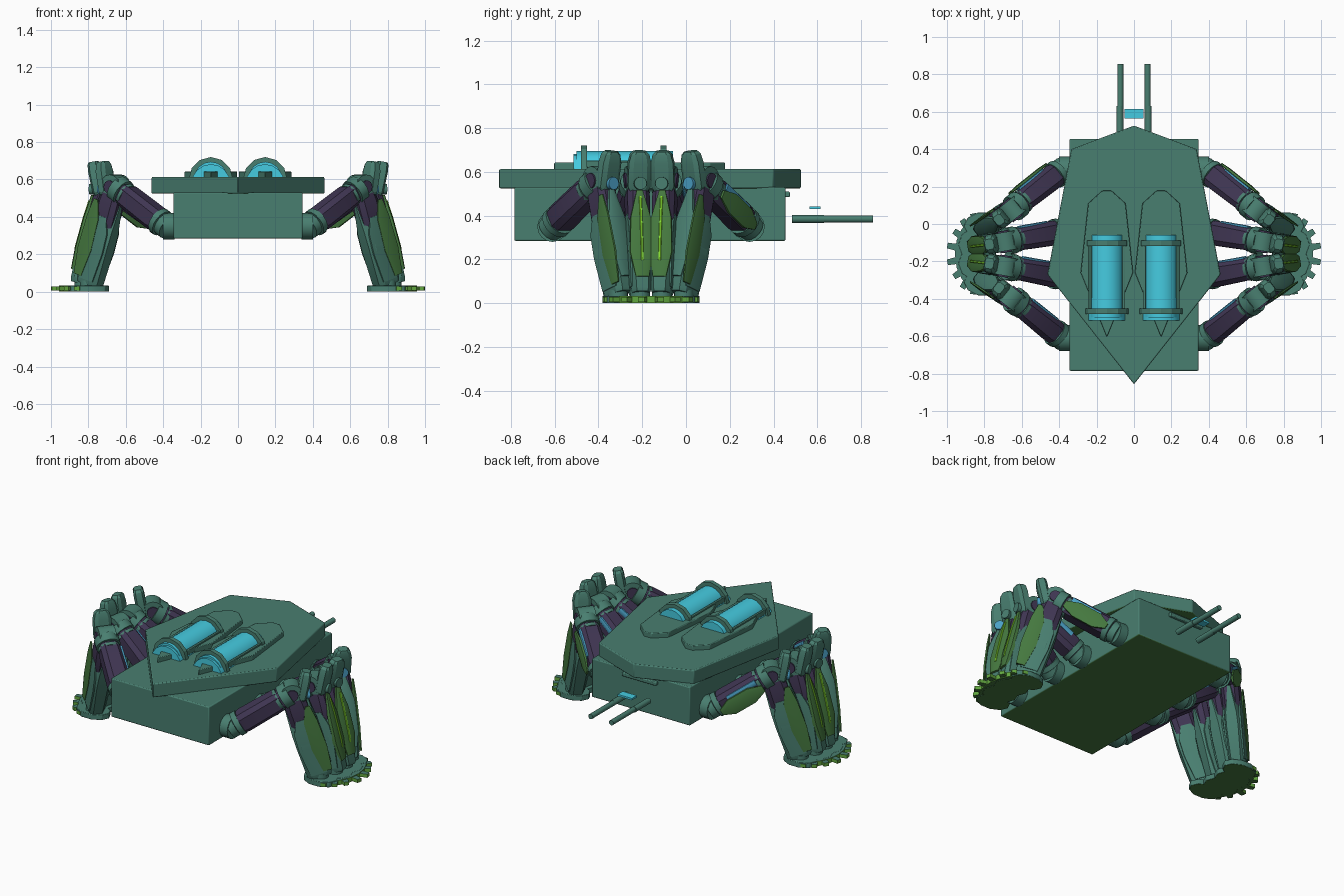
import bpy, bmesh, math
from mathutils import Vector as V

cube = bpy.data.objects.get("Cube")
if cube:
    bpy.data.objects.remove(cube)


def paint(name, r, g, b):
    m = bpy.data.materials.new(name)
    m.use_nodes = True
    m.diffuse_color = (r, g, b, 1)
    m.node_tree.nodes["Principled BSDF"].inputs["Base Color"].default_value = (r, g, b, 1)
    return m


TEAL = paint("teal armour", .066, .21, .162)
OLIVE = paint("olive green", .06, .19, .05)
GREEN = paint("claw green", .12, .38, .05)
LIME = paint("lime strip", .25, .75, .03)
CYAN = paint("cyan glass", .06, .6, .75)
BLUE = paint("blue trim", .07, .35, .56)
PURPLE = paint("purple frame", .05, .036, .085)
made = []


def add(name, bm, mat, bevel=0, under=None, over=None):
    """Turn a bmesh into an object; faces looking down or up may take another paint."""
    bmesh.ops.recalc_face_normals(bm, faces=bm.faces)
    me = bpy.data.meshes.new(name)
    for m in (mat, under or mat, over or mat):
        me.materials.append(m)
    for f in bm.faces:
        f.material_index = 1 if f.normal.z < -.5 else 2 if f.normal.z > .5 else 0
    bm.to_mesh(me)
    bm.free()
    ob = bpy.data.objects.new(name, me)
    bpy.context.collection.objects.link(ob)
    if bevel:
        mod = ob.modifiers.new("edges", "BEVEL")
        mod.width = bevel
        mod.segments = 2
    made.append(ob)


def slab(name, outline, z0, z1, mat, bevel=0, under=None, over=None):
    bm = bmesh.new()
    f = bm.faces.new([bm.verts.new((x, y, z0)) for x, y in outline])
    top = bmesh.ops.extrude_face_region(bm, geom=[f])["geom"]
    bmesh.ops.translate(bm, vec=(0, 0, z1 - z0), verts=[v for v in top if isinstance(v, bmesh.types.BMVert)])
    add(name, bm, mat, bevel, under, over)


def box(name, x0, x1, y0, y1, z0, z1, mat, bevel=0, under=None):
    slab(name, [(x0, y0), (x1, y0), (x1, y1), (x0, y1)], z0, z1, mat, bevel, under)


def loft(name, a, b, side, rings, mat, n=8):
    """Rings of (position, half width, half depth, outward offset) along a-b.
    Eight sides give a chamfered bar, more give a round one."""
    a, b, side = V(a), V(b), V(side).normalized()
    out = side.cross(b - a).normalized()
    if n == 8:
        sec = [(1, .6), (.6, 1), (-.6, 1), (-1, .6), (-1, -.6), (-.6, -1), (.6, -1), (1, -.6)]
    else:
        sec = [(math.cos(math.tau * i / n), math.sin(math.tau * i / n)) for i in range(n)]
    bm = bmesh.new()
    loops = [[bm.verts.new(a.lerp(b, t) + side * w * u + out * (d * v + o)) for u, v in sec]
             for t, w, d, o in rings]
    for p, q in zip(loops, loops[1:]):
        for i in range(n):
            bm.faces.new((p[i], p[(i + 1) % n], q[(i + 1) % n], q[i]))
    bm.faces.new(loops[0])
    bm.faces.new(loops[-1])
    add(name, bm, mat)


def rod(name, a, b, r, mat, n=16):
    side = (0, 0, 1) if abs((V(b) - V(a)).z) < .02 else (0, 1, 0)
    loft(name, a, b, side, [(0, r, r, 0), (1, r, r, 0)], mat, n)


# Hull and deck
box("hull", -.345, .345, -.785, .455, .285, .53, TEAL, .006, OLIVE)
half = [(.463, -.27), (.335, .4)]
slab("deck", [(0, -.857)] + half + [(0, .526)] + [(-x, y) for x, y in half[::-1]],
     .525, .613, TEAL, .006, OLIVE)
box("rear_lip", -.12, .12, .45, .475, .485, .51, TEAL, .005)

# Twin canopies on the deck
for s, word in ((1, "left"), (-1, "right")):
    cx = s * .145
    plate = [(0, -.605), (.14, -.26), (.1, .11), (.025, .178), (-.025, .178), (-.1, .11), (-.14, -.26)]
    slab(word + "_canopy_base", [(cx + x, y) for x, y in plate], .605, .643, TEAL, .004)
    rod(word + "_canopy_glass", (cx, -.5, .605), (cx, -.06, .605), .09, CYAN)
    rod(word + "_canopy_nose", (cx, -.515, .578), (cx, -.38, .578), .104, CYAN)
    for y in (-.467, -.103):
        rod(word + "_canopy_band", (cx, y - .014, .602), (cx, y + .014, .602), .118, TEAL, 12)
    for k in (-1, 1):
        x = cx + k * .09
        box(word + "_canopy_rail", x - .008, x + .008, -.46, -.09, .62, .652, TEAL, .003)

# Rear prongs
for s in (1, -1):
    rod("rear_prong", (s * .073, .485, .385), (s * .073, .855, .385), .016, TEAL)
    rod("prong_sleeve", (s * .076, .485, .385), (s * .076, .63, .385), .018, TEAL)
box("prong_light", -.05, .05, .565, .615, .43, .442, CYAN)


def leg(s, f, outer):
    cy = -.16
    word = ("left_" if s > 0 else "right_") + ("front_" if f < 0 else "rear_") + ("outer_" if outer else "inner_")
    hip = V((s * .385, cy + f * (.45 if outer else .12), .35))
    knee = V((s * (.655 if outer else .69), cy + f * (.235 if outer else .066), .56))
    foot = V((s * (.795 if outer else .825), cy + f * (.15 if outer else .05), .04))

    # Thigh with collars, trim and armour
    d = knee - hip
    side = V((-d.y, d.x, 0)).normalized()
    rear = side if side.y > 0 else -side
    loft(word + "thigh", hip, knee, side, [(.05, .05, .05, 0), (.2, .066, .062, 0), (.75, .06, .06, 0), (.95, .045, .045, 0)], PURPLE)
    rod(word + "hip_mount", (s * .34, hip.y, .35), hip + V((s * .015, 0, 0)), .07, TEAL)
    for t0, t1, r in ((-.04, .06, .064), (.07, .15, .074), (.76, .81, .066), (.84, .97, .073)):
        loft(word + "thigh_collar", hip, knee, side, [(t0, r, r, 0), (t1, r, r, 0)], TEAL, 16)
    shift = rear * .062 + V((0, 0, .03))
    loft(word + "thigh_trim", hip + shift, knee + shift, side,
         [(.25, .008, .016, 0), (.72, .008, .016, 0)], BLUE)
    if outer and f > 0:
        shift = rear * .076 - V((0, 0, .03))
        loft(word + "thigh_armour", hip + shift, knee + shift, side,
             [(.15, .006, .018, 0), (.32, .01, .05, 0), (.65, .01, .05, 0), (.85, .006, .02, 0)], OLIVE)

    # Knee joint, cap and upright fin
    yaw = V((d.x, d.y, 0)).normalized()
    across = V((-yaw.y, yaw.x, 0))
    rod(word + "knee_joint", knee - across * .05, knee + across * .05, .066, TEAL)
    rod(word + "knee_core", knee - across * .058, knee + across * .058, .035, PURPLE)
    cap = knee + yaw * .07 + V((0, 0, -.012))
    rod(word + "knee_cap", cap, cap + yaw * .035, .029, BLUE if outer else TEAL)
    base = knee + yaw * .05 + V((0, 0, -.055))
    loft(word + "knee_fin", base, base + yaw * .035 + V((0, 0, .19)), across,
         [(0, .035, .022, 0), (.15, .052, .028, 0), (.72, .052, .032, 0), (.93, .042, .03, 0), (1, .028, .024, 0)], TEAL)

    # Shin: purple core under tapering armour
    loft(word + "shin_core", knee, foot, across, [(0, .045, .055, 0), (.15, .052, .066, 0), (.5, .05, .066, 0), (.6, .03, .05, 0)], PURPLE)
    sign = 1 if across.cross(foot - knee).dot(yaw) > 0 else -1
    loft(word + "shin", knee, foot, across,
         [(.14, .012, .07, 0), (.45, .052, .078, 0), (.6, .056, .078, 0), (.97, .046, .072, 0), (1, .04, .066, 0)], TEAL)
    o = sign * .073
    loft(word + "shin_plate", knee, foot, across,
         [(.12, .014, .008, o), (.36, .046, .016, o), (.66, .054, .018, o), (.88, .03, .012, o)],
         TEAL if outer else OLIVE)
    if not outer:
        loft(word + "shin_light", knee, foot, across,
             [(.18, .006, .006, o * 1.14), (.36, .006, .006, o * 1.22), (.66, .006, .006, o * 1.25), (.74, .006, .006, o * 1.18)], LIME)
    # Side plates: teal all round, olive on the outermost flank
    for k in (-1, 1):
        sh = across * k * .052
        loft(word + "shin_cheek", knee + sh, foot + sh * .85, across,
             [(.3, .004, .03, 0), (.45, .008, .065, 0), (.65, .008, .068, 0), (.95, .006, .05, 0)], TEAL)
    if outer:
        sh = across * .058 * (1 if across.y * f > 0 else -1)
        loft(word + "shin_flank", knee + sh, foot + sh * .87, across,
             [(.16, .004, .014, o * .85), (.34, .007, .04, o * .7), (.66, .008, .046, o * .7), (.93, .005, .026, o * .75)], OLIVE)

    # Foot pad
    c = V((s * (.8 if outer else .83), foot.y, 0))
    ring = [(c.x + .11 * math.cos(math.tau * i / 10), c.y + (.075 if outer else .095) * math.sin(math.tau * i / 10)) for i in range(10)]
    slab(word + "foot_pad", ring, 0, .033, TEAL, .003, OLIVE)
    rod(word + "ankle", c + V((0, 0, .01)), c + V((0, 0, .06)), .045, TEAL)


for s in (1, -1):
    for f in (1, -1):
        leg(s, f, True)
        leg(s, f, False)
    # Shared outer rim with blocky claws
    c = V((s * .83, -.16))
    angles = [math.pi * (i / 8 - .5) for i in range(9)]
    slab("foot_rim", [(c.x + s * .128 * math.cos(a), c.y + .19 * math.sin(a)) for a in angles],
         .002, .032, GREEN, 0, OLIVE, TEAL)
    for i in range(8):
        a = math.pi * ((i + .5) / 8 - .5)
        u = V((s * math.cos(a), math.sin(a)))
        w = V((-u.y, u.x)) * .019
        p = c + V((s * .115 * math.cos(a), .175 * math.sin(a)))
        q = p + u * (.056 if i in (3, 4) else .045)
        slab("foot_claw", [p - w, q - w * .8, q + w * .8, p + w], .006, .028, GREEN, 0, OLIVE, TEAL)

# Smooth the round parts, keep hard edges
bpy.ops.object.select_all(action="DESELECT")
for ob in made:
    ob.select_set(True)
bpy.context.view_layer.objects.active = made[0]
bpy.ops.object.shade_smooth_by_angle(angle=math.radians(28))
